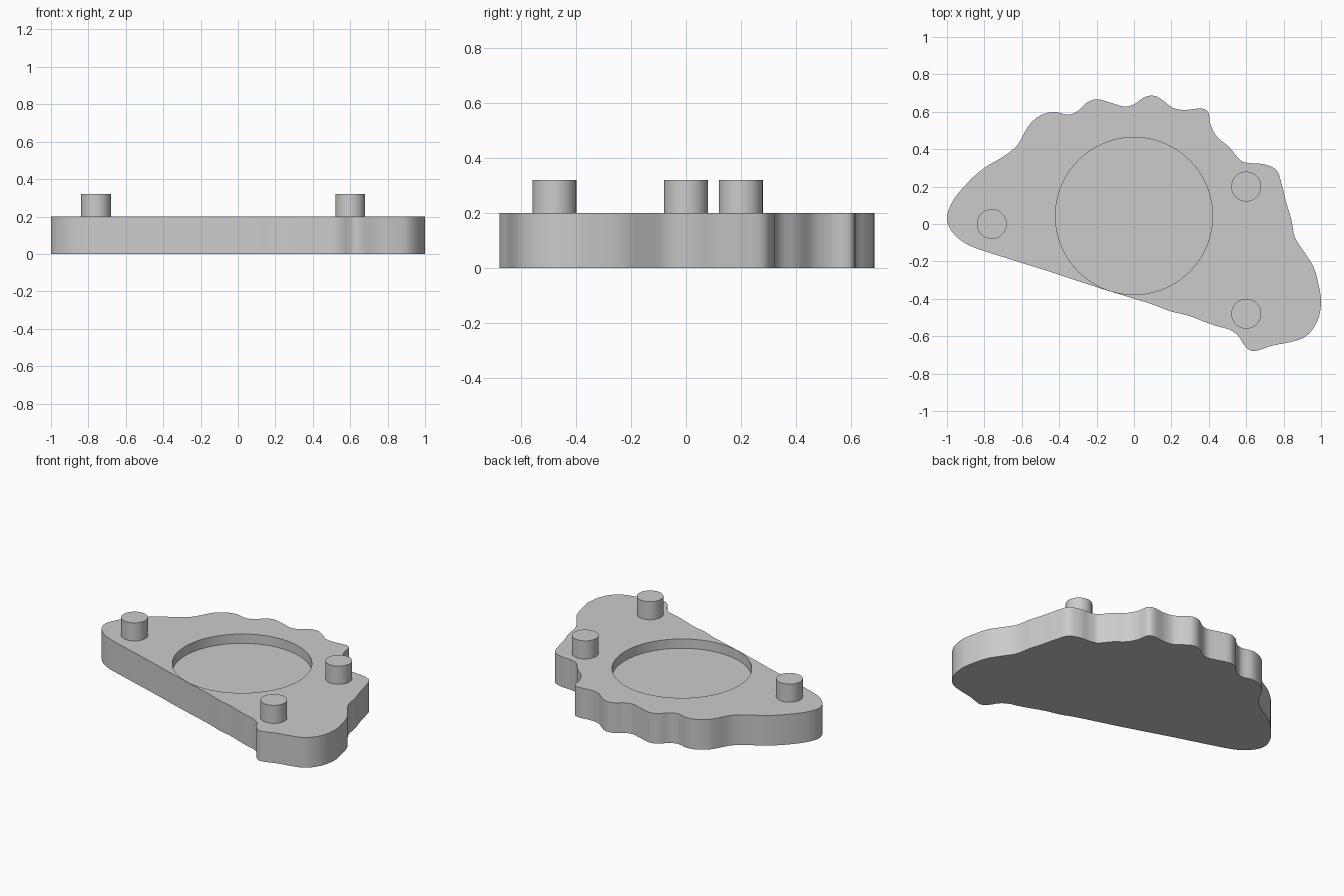
import bpy
import bmesh
import math
from mathutils import Vector
from mathutils.geometry import interpolate_bezier

cube = bpy.data.objects.get("Cube")
if cube:
    bpy.data.objects.remove(cube, do_unlink=True)

PLATE_TOP = 0.2
RECESS_FLOOR = 0.138
PEG_TOP = 0.32

# Plate outline in hundredths, clockwise from the left tip
OUTLINE = [
    (-100, 3), (-97, 12), (-89, 22), (-80, 30), (-70, 36), (-62.5, 42),
    (-56, 53), (-50, 58), (-43, 60), (-35, 58.5), (-30, 60.5), (-25, 65),
    (-20, 66.7), (-13, 65), (-5, 62.8), (0, 64), (6, 68), (11, 68.5),
    (15.5, 66), (21, 62), (27, 61), (36, 61.7), (39.5, 60), (41, 53),
    (44.5, 46.5), (51, 41), (57, 34), (62, 32.5), (69, 32), (76, 29),
    (79, 21), (81.5, 11), (84, 3), (86, -7), (91, -15), (96, -23),
    (99, -34), (100, -42), (98, -52), (92, -60), (84, -63), (74, -65),
    (64, -68), (60, -66), (55.5, -59.5), (51, -56.5), (44, -54.5),
    (37, -52), (29, -49), (19, -46.5), (10, -43), (0, -39.9),
    (-18, -34.4), (-45, -25.5), (-72, -17), (-89, -11), (-97, -4.5),
]

grey = bpy.data.materials.new("plain grey")
grey.use_nodes = True
grey.diffuse_color = (0.6, 0.6, 0.6, 1)
grey.node_tree.nodes["Principled BSDF"].inputs["Base Color"].default_value = grey.diffuse_color


def smooth_loop(points, steps=6):
    """Pass a closed smooth curve through the points."""
    pts = [Vector((x, y, 0)) / 100 for x, y in points]
    count = len(pts)
    tangents = []
    for i, p in enumerate(pts):
        before, after = pts[i - 1], pts[(i + 1) % count]
        tangents.append((after - before) / ((after - p).length + (p - before).length))
    loop = []
    for i, p in enumerate(pts):
        j = (i + 1) % count
        reach = (pts[j] - p).length / 3
        loop += interpolate_bezier(p, p + tangents[i] * reach,
                                   pts[j] - tangents[j] * reach, pts[j], steps + 1)[:-1]
    return loop


def circle_loop(x, y, radius, sides=64):
    angles = [math.tau * i / sides for i in range(sides)]
    return [Vector((x + radius * math.cos(a), y + radius * math.sin(a), 0)) for a in angles]


def prism(name, loop, bottom, top):
    """Extrude a closed loop between two heights."""
    bm = bmesh.new()
    base = bm.faces.new([bm.verts.new((p.x, p.y, bottom)) for p in loop])
    grown = bmesh.ops.extrude_face_region(bm, geom=[base], use_keep_orig=True)["geom"]
    raised = [v for v in grown if isinstance(v, bmesh.types.BMVert)]
    bmesh.ops.translate(bm, verts=raised, vec=(0, 0, top - bottom))
    bmesh.ops.recalc_face_normals(bm, faces=bm.faces)
    mesh = bpy.data.meshes.new(name)
    bm.to_mesh(mesh)
    bm.free()
    mesh.materials.append(grey)
    obj = bpy.data.objects.new(name, mesh)
    bpy.context.collection.objects.link(obj)
    return obj


def activate(obj):
    bpy.ops.object.select_all(action="DESELECT")
    obj.select_set(True)
    bpy.context.view_layer.objects.active = obj


# Wavy plate with a round recess cut into its top
plate = prism("plate", smooth_loop(OUTLINE), 0, PLATE_TOP)
cutter = prism("recess_cutter", circle_loop(0, 0.043, 0.42, 96), RECESS_FLOOR, PEG_TOP)
cutter.hide_render = True
cut = plate.modifiers.new("recess", "BOOLEAN")
cut.operation = "DIFFERENCE"
cut.solver = "EXACT"
cut.object = cutter
activate(plate)
bpy.ops.object.modifier_apply(modifier=cut.name)
bpy.data.objects.remove(cutter, do_unlink=True)

# Three round pegs standing on the plate
pegs = {"right_peg": (-0.76, 0), "back_left_peg": (0.6, 0.2), "front_left_peg": (0.6, -0.48)}
parts = [plate]
for name, (x, y) in pegs.items():
    parts.append(prism(name, circle_loop(x, y, 0.08), PLATE_TOP, PEG_TOP))

# Smooth the curved walls and keep the rims crisp
for part in parts:
    activate(part)
    bpy.ops.object.shade_smooth_by_angle(angle=math.radians(35))
